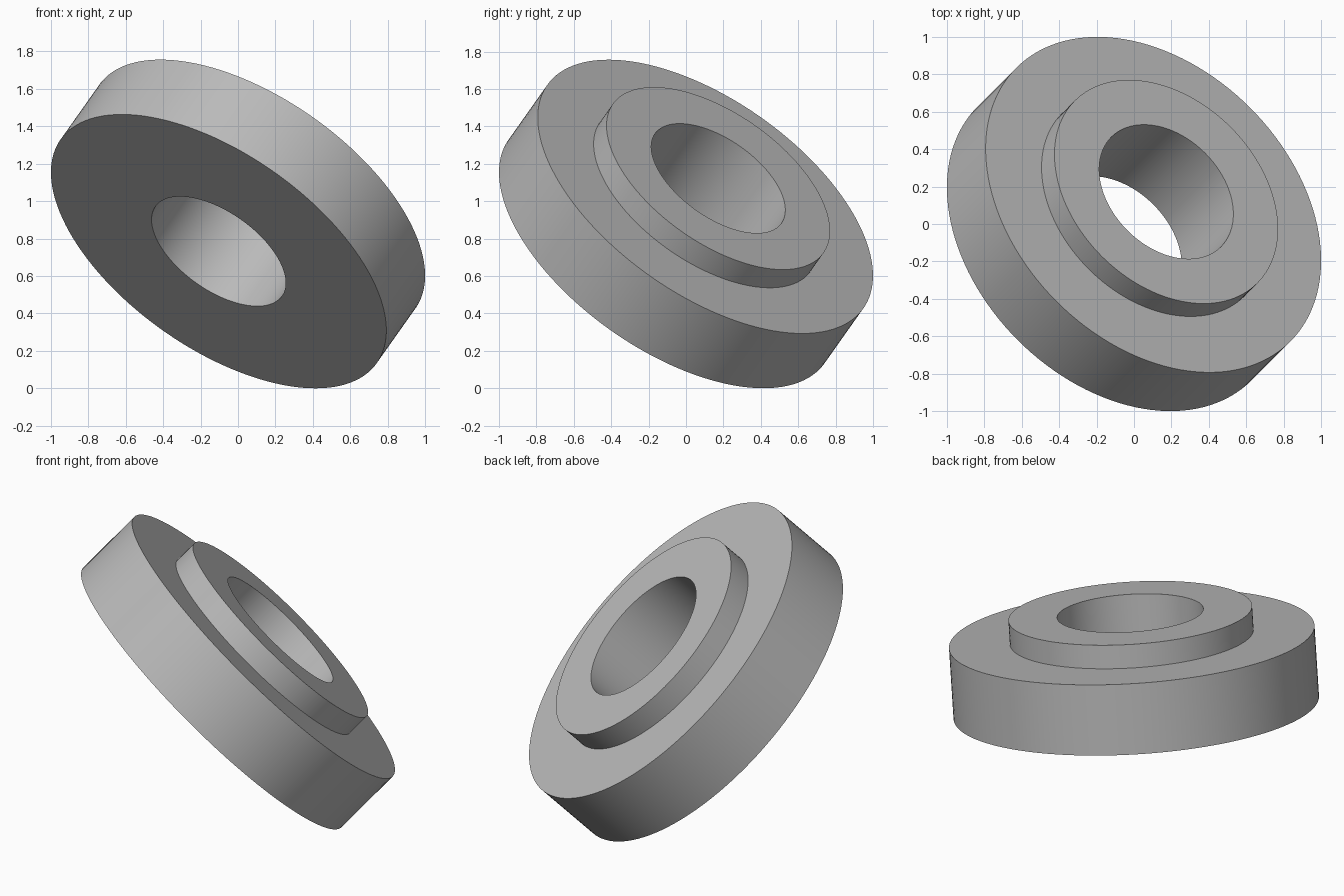
import bpy
import bmesh
import math
from mathutils import Matrix, Vector

cube = bpy.data.objects.get("Cube")
if cube:
    bpy.data.objects.remove(cube, do_unlink=True)

# Dimensions
UNIT = 0.069
FLANGE_R, HUB_R, BORE_R = 15 * UNIT, 10 * UNIT, 6 * UNIT
HALF_THICK, HUB_HEIGHT = 3 * UNIT, 2 * UNIT
AXIS = Vector((0.5, 0.5, math.sqrt(0.5)))
SEGMENTS = 128

# Plain grey material
grey = bpy.data.materials.new("plain_grey")
grey.use_nodes = True
colour = (0.5, 0.5, 0.5, 1)
grey.diffuse_color = colour
grey.node_tree.nodes["Principled BSDF"].inputs["Base Color"].default_value = colour

# Stepped ring section: radius, height along the axis
top = HALF_THICK + HUB_HEIGHT
profile = [(BORE_R, -HALF_THICK), (FLANGE_R, -HALF_THICK),
           (FLANGE_R, HALF_THICK), (HUB_R, HALF_THICK),
           (HUB_R, top), (BORE_R, top)]

# Revolve the closed section into a flanged bushing
bm = bmesh.new()
verts = [bm.verts.new((r, 0, h)) for r, h in profile]
edges = [bm.edges.new((v, verts[i - 1])) for i, v in enumerate(verts)]
bmesh.ops.spin(bm, geom=verts + edges, cent=(0, 0, 0), axis=(0, 0, 1),
               angle=math.tau, steps=SEGMENTS, use_merge=True)
bmesh.ops.remove_doubles(bm, verts=bm.verts, dist=1e-5)
bmesh.ops.recalc_face_normals(bm, faces=bm.faces)

# Tilt onto the axis and rest on the ground
tilt = AXIS.to_track_quat('Z', 'Y').to_matrix().to_4x4()
bmesh.ops.transform(bm, matrix=tilt, verts=bm.verts)
lowest = min(v.co.z for v in bm.verts)
bmesh.ops.transform(bm, matrix=Matrix.Translation((0, 0, -lowest)), verts=bm.verts)

mesh = bpy.data.meshes.new("flanged_bushing")
bm.to_mesh(mesh)
bm.free()
mesh.materials.append(grey)
bushing = bpy.data.objects.new("flanged_bushing", mesh)
bpy.context.collection.objects.link(bushing)

# Smooth walls with crisp rims
bpy.ops.object.select_all(action='DESELECT')
bushing.select_set(True)
bpy.context.view_layer.objects.active = bushing
bpy.ops.object.shade_smooth_by_angle(angle=math.radians(30))
